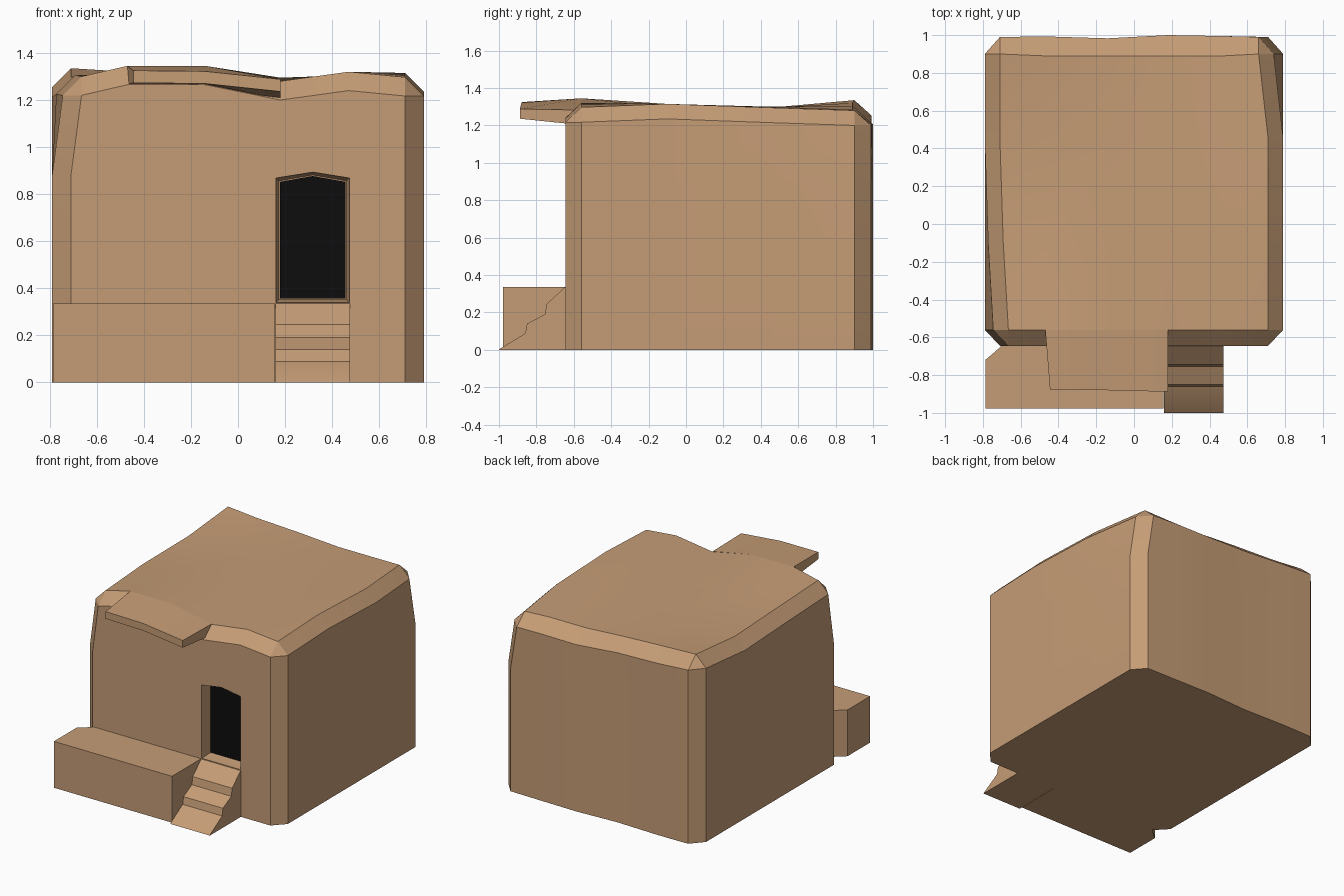
import bpy, bmesh, math

if "Cube" in bpy.data.objects:
    bpy.data.objects.remove(bpy.data.objects["Cube"])


def material(name, col):
    m = bpy.data.materials.new(name)
    m.diffuse_color = (*col, 1)
    m.use_nodes = True
    m.node_tree.nodes["Principled BSDF"].inputs["Base Color"].default_value = m.diffuse_color
    return m


CLAY = material("tan clay", (0.56, 0.335, 0.18))
DARK = material("dark doorway", (0.004, 0.004, 0.004))


def finish(name, bm, mat=CLAY):
    bmesh.ops.recalc_face_normals(bm, faces=bm.faces[:])
    me = bpy.data.meshes.new(name)
    bm.to_mesh(me)
    bm.free()
    me.materials.append(mat)
    ob = bpy.data.objects.new(name, me)
    bpy.context.collection.objects.link(ob)
    return ob


def loft(sections):
    """Closed solid through a list of equal-length point loops."""
    bm = bmesh.new()
    rows = [[bm.verts.new(p) for p in s] for s in sections]
    n = len(rows[0])
    for a, b in zip(rows, rows[1:]):
        for i in range(n):
            j = (i + 1) % n
            bm.faces.new((a[i], a[j], b[j], b[i]))
    bm.faces.new(rows[0])
    bm.faces.new(rows[-1])
    return bm


def bevel(bm, width, rule):
    edges = [e for e in bm.edges if rule(e) and e.calc_face_angle(0) > 0.5]
    bmesh.ops.bevel(bm, geom=edges, offset=width, segments=1, affect='EDGES')


def activate(ob):
    bpy.ops.object.select_all(action='DESELECT')
    ob.select_set(True)
    bpy.context.view_layer.objects.active = ob


# House body: chamfered walls, upper corners leaning in, wavy roof grid
XS = [-0.71, -0.47, -0.14, 0.18, 0.47, 0.71]
YS = [-0.56, -0.1, 0.45, 0.9]
ROOF = [[1.30, 1.345, 1.345, 1.28, 1.32, 1.297],
        [1.305, 1.31, 1.315, 1.295, 1.305, 1.315],
        [1.295, 1.295, 1.30, 1.295, 1.30, 1.295],
        [1.335, 1.32, 1.305, 1.285, 1.285, 1.28]]
BACK = [0.99, 0.993, 0.983, 1.0, 0.995, 0.99]
NX, NY = len(XS), len(YS)


def lean(x, y):
    if x < -0.6:
        return x + 0.045 * min(1, max(0, (0.2 - y) / 0.76))
    if x > 0.6:
        return x - 0.05 * min(1, max(0, (y - 0.45) / 0.45))
    return x


# wall outline: (x, y, matching roof grid column and row)
ring = [(XS[i], -0.645, i, 0) for i in range(NX)]
ring += [(0.79, YS[j], NX - 1, j) for j in range(NY)]
ring += [(XS[i], BACK[i], i, NY - 1) for i in reversed(range(NX))]
ring += [(-0.79, YS[j], 0, j) for j in reversed(range(NY))]

bm = bmesh.new()
grid = [[bm.verts.new((lean(x, y), y - 0.01 * (j == 3 and i % 5 > 0), ROOF[j][i]))
         for i, x in enumerate(XS)] for j, y in enumerate(YS)]
levels = [[bm.verts.new((x, y, z)) for x, y, i, j in ring] for z in (0, 0.88)]
levels.append([bm.verts.new((lean(x, y), y, ROOF[j][i] - 0.08)) for x, y, i, j in ring])
for j in range(NY - 1):
    for i in range(NX - 1):
        bm.faces.new((grid[j][i], grid[j][i + 1], grid[j + 1][i + 1], grid[j + 1][i]))
for k in range(len(ring)):
    n = (k + 1) % len(ring)
    for a, b in zip(levels, levels[1:]):
        bm.faces.new((a[k], a[n], b[n], b[k]))
    g, h = grid[ring[k][3]][ring[k][2]], grid[ring[n][3]][ring[n][2]]
    top = levels[2]
    bm.faces.new((top[k], top[n], g) if g is h else (top[k], top[n], h, g))
bm.faces.new(levels[0])
body = finish("house_body", bm)


# Doorway recess with a shallow peak, narrowing inward
def door_outline(y, d):
    return [(0.16 + d, y, 0.338 + d), (0.475 - d, y, 0.338 + d), (0.475 - d, y, 0.87 - d),
            (0.318, y, 0.895 - d), (0.16 + d, y, 0.87 - d)]


cutter = finish("door_cutter", loft([door_outline(-0.7, 0), door_outline(-0.635, 0.002),
                                     door_outline(-0.56, 0.014)]))
cutter.hide_render = True
mod = body.modifiers.new("doorway", 'BOOLEAN')
mod.operation, mod.solver, mod.object = 'DIFFERENCE', 'EXACT', cutter
activate(body)
bpy.ops.object.modifier_apply(modifier=mod.name)
bpy.data.objects.remove(cutter)

# Dark door panel at the back of the recess
finish("door_panel", loft([door_outline(-0.567, 0.018), door_outline(-0.559, 0.018)]), DARK)

# Porch block beside the steps
plan = [(-0.787, -0.978), (0.157, -0.978), (0.157, -0.635), (-0.70, -0.635),
        (-0.70, -0.645), (-0.787, -0.72)]
bm = loft([[(x, y, z) for x, y in plan] for z in (0, 0.335)])
bevel(bm, 0.016, lambda e: max(v.co.z for v in e.verts) > 0.1
      and min(v.co.y for v in e.verts) < -0.9)
finish("porch", bm)

# Worn steps up to the door
steps = [(-1.0, 0), (-0.995, 0.006), (-0.86, 0.088), (-0.85, 0.14), (-0.755, 0.19),
         (-0.745, 0.245), (-0.648, 0.335), (-0.635, 0.335), (-0.635, 0)]
finish("steps", loft([[(x, y, z) for y, z in steps] for x in (0.16, 0.475)]))

# Awning slab growing out of the roof edge
stations = [(-0.47, -0.445, -0.875, 1.345, 1.325), (-0.14, -0.14, -0.88, 1.345, 1.322),
            (0.18, 0.18, -0.888, 1.282, 1.288)]
bm = loft([[(xb, -0.56, zb), (xf, yf, zf), (xf, yf, zf - 0.052), (xb, -0.56, zb - 0.08)]
           for xb, xf, yf, zb, zf in stations])
bevel(bm, 0.012, lambda e: max(v.co.y for v in e.verts) < -0.8)
finish("awning", bm)

# Soft shading inside the faces, crisp at the chamfers
for ob in list(bpy.context.scene.objects):
    activate(ob)
    bpy.ops.object.shade_smooth_by_angle(angle=math.radians(25))
